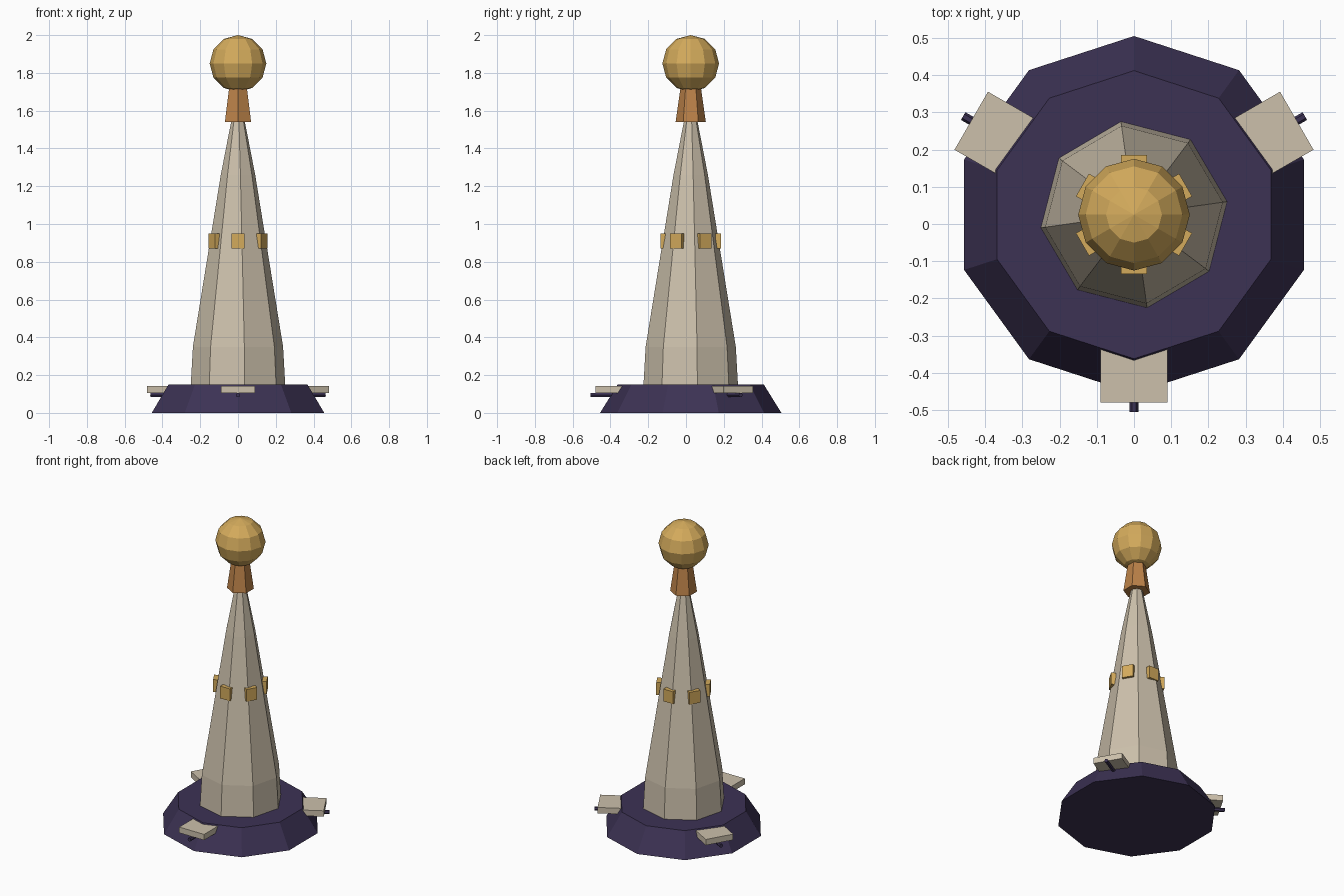
import bpy
import math
from mathutils import Matrix, Vector

if "Cube" in bpy.data.objects:
    bpy.data.objects.remove(bpy.data.objects["Cube"])

CY = 0.025  # y of the tower axis


def material(name, rgb):
    lin = [((c / 255 + 0.055) / 1.055) ** 2.4 for c in rgb]
    m = bpy.data.materials.new(name)
    m.diffuse_color = (*lin, 1)
    m.use_nodes = True
    m.node_tree.nodes["Principled BSDF"].inputs["Base Color"].default_value = m.diffuse_color
    return m


stone = material("pale stone", (204, 192, 171))
purple = material("dark purple", (60, 50, 84))
gold = material("gold", (212, 171, 92))
copper = material("copper", (188, 130, 73))


def build(name, verts, faces, mat):
    me = bpy.data.meshes.new(name)
    me.from_pydata(verts, [], faces)
    me.materials.append(mat)
    ob = bpy.data.objects.new(name, me)
    bpy.context.collection.objects.link(ob)
    return ob


def lathe(name, profile, sides, start, mat):
    """Stack of regular polygons from (radius, z) pairs, with end caps."""
    verts, faces = [], []
    for r, z in profile:
        for i in range(sides):
            a = math.radians(start) + 2 * math.pi * i / sides
            verts.append((r * math.cos(a), CY + r * math.sin(a), z))
    for k in range(len(profile) - 1):
        for i in range(sides):
            j = (i + 1) % sides
            faces.append((k * sides + i, k * sides + j,
                          (k + 1) * sides + j, (k + 1) * sides + i))
    faces.append(tuple(reversed(range(sides))))
    faces.append(tuple(range((len(profile) - 1) * sides, len(profile) * sides)))
    return build(name, verts, faces, mat)


def radial(angle):
    return Matrix.Translation((0, CY, 0)) @ Matrix.Rotation(math.radians(angle), 4, 'Z')


def block(name, angle, r0, r1, width, z0, z1, mat):
    """Box pointing outward from the axis."""
    m = radial(angle)
    verts = [m @ Vector((r, w, z)) for z in (z0, z1)
             for r, w in ((r0, -width / 2), (r1, -width / 2), (r1, width / 2), (r0, width / 2))]
    faces = [(3, 2, 1, 0), (4, 5, 6, 7)] + \
            [(i, (i + 1) % 4, (i + 1) % 4 + 4, i + 4) for i in range(4)]
    return build(name, verts, faces, mat)


def rod(name, angle, r0, r1, radius, z, mat):
    """Six-sided bar pointing outward from the axis."""
    m = radial(angle)
    n = 6
    verts = [m @ Vector((r, radius * math.cos(i * math.tau / n), z + radius * math.sin(i * math.tau / n)))
             for r in (r0, r1) for i in range(n)]
    faces = [tuple(reversed(range(n))), tuple(range(n, 2 * n))] + \
            [(i, (i + 1) % n, (i + 1) % n + n, i + n) for i in range(n)]
    return build(name, verts, faces, mat)


# Base, tapered tower and collar
lathe("base", [(0.48, 0), (0.387, 0.15)], 10, 90, purple)
lathe("tower", [(0.253, 0.14), (0.241, 0.35), (0.092, 1.26), (0.033, 1.56)], 8, 8, stone)
lathe("collar", [(0.08, 1.54), (0.053, 1.73)], 6, 90, copper)

# Faceted ball on top
bpy.ops.mesh.primitive_uv_sphere_add(segments=12, ring_count=6, radius=0.15, location=(0, CY, 1.85))
ball = bpy.context.object
ball.name = "top_ball"
ball.data.materials.append(gold)

# Ring of small gold windows
for i in range(6):
    block(f"window_{i + 1}", 30 + 60 * i, 0.13, 0.16, 0.07, 0.87, 0.95, gold)

# Three landings with their support bars
for i, angle in enumerate((-90, 30, 150)):
    block(f"landing_{i + 1}", angle, 0.34, 0.505, 0.18, 0.105, 0.143, stone)
    rod(f"landing_bar_{i + 1}", angle, 0.36, 0.53, 0.012, 0.094, purple)
